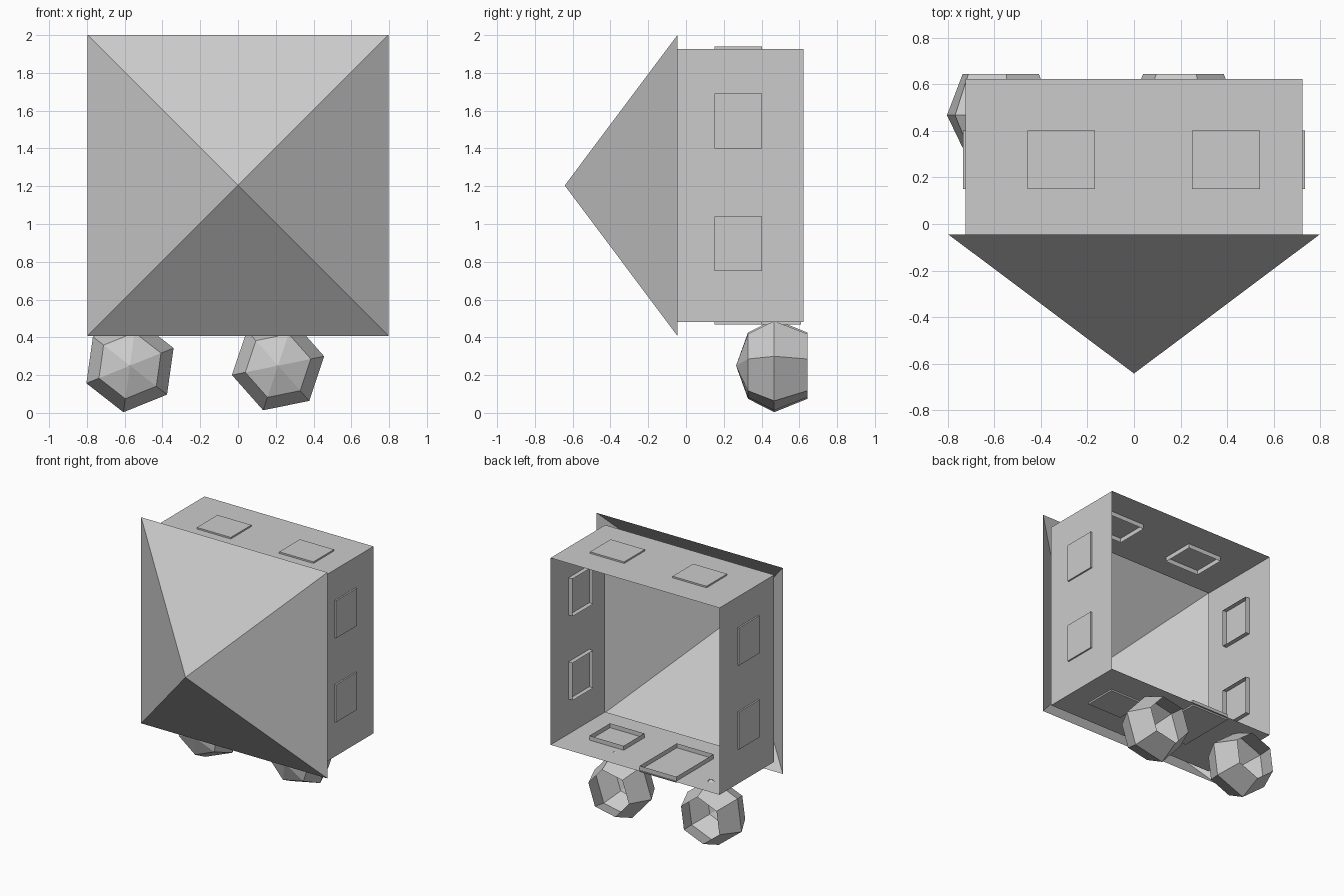
import bpy, bmesh
from math import cos, sin, pi, radians
from mathutils import Vector

if "Cube" in bpy.data.objects:
    bpy.data.objects.remove(bpy.data.objects["Cube"])

ZC = 1.204      # height of the house axis
HALF = 0.723    # half width of the walls


def make(name, verts, faces):
    mesh = bpy.data.meshes.new(name)
    mesh.from_pydata(verts, [], faces)
    bm = bmesh.new()
    bm.from_mesh(mesh)
    bmesh.ops.recalc_face_normals(bm, faces=bm.faces)
    bm.to_mesh(mesh)
    bm.free()
    obj = bpy.data.objects.new(name, mesh)
    bpy.context.collection.objects.link(obj)
    return obj


def square(half, y):
    return [(sx * half, y, ZC + sz * half)
            for sx, sz in ((-1, -1), (1, -1), (1, 1), (-1, 1))]


def band(n, a, b):
    """Quads joining two rings of n vertices starting at a and b."""
    return [(a + i, a + (i + 1) % n, b + (i + 1) % n, b + i) for i in range(n)]


# Walls: square tube open at both ends
make("walls", square(HALF, -0.045) + square(HALF, 0.623), band(4, 0, 4))

# Roof: hollow pyramid pointing forward
make("roof", square(0.797, -0.045) + [(0, -0.642, ZC)],
     [(i, (i + 1) % 4, 4) for i in range(4)])


def panel(name, normal, along, u0, u1, y0, y1):
    """Shallow tray through a wall: capped outside, open rim inside."""
    n, u = Vector(normal), Vector(along)
    verts = [Vector((0, y, ZC)) + u * s + n * d
             for d in (HALF + 0.012, HALF - 0.034)
             for s, y in ((u0, y0), (u1, y0), (u1, y1), (u0, y1))]
    make(name, verts, [(0, 1, 2, 3)] + band(4, 0, 4))


# Windows: pairs on the sides and top, one beside the door
X, Z = Vector((1, 0, 0)), Vector((0, 0, 1))
for side, normal in (("right", X), ("left", -X)):
    panel(f"{side}_window_low", normal, Z, -0.454, -0.164, 0.15, 0.402)
    panel(f"{side}_window_high", normal, Z, 0.196, 0.486, 0.15, 0.402)
panel("top_window_left", Z, X, -0.457, -0.167, 0.15, 0.402)
panel("top_window_right", Z, X, 0.248, 0.54, 0.15, 0.402)
panel("bottom_window", -Z, X, 0.252, 0.545, 0.15, 0.402)
panel("door", -Z, X, -0.345, -0.03, 0.155, 0.61)


def bush(name, x, angle):
    """Six-sided cup with a front pole and an open back."""
    rings = ((0.177, 0.328), (0.249, 0.467), (0.177, 0.643))
    verts = [(x + r * cos(angle + i * pi / 3), y, 0.25 + r * sin(angle + i * pi / 3))
             for r, y in rings for i in range(6)]
    verts.append((x, 0.265, 0.25))
    make(name, verts, [(i, (i + 1) % 6, 18) for i in range(6)]
         + band(6, 0, 6) + band(6, 6, 12))


# Bushes under the door wall
bush("bush_left", -0.572, radians(22))
bush("bush_right", 0.212, radians(11.5))
